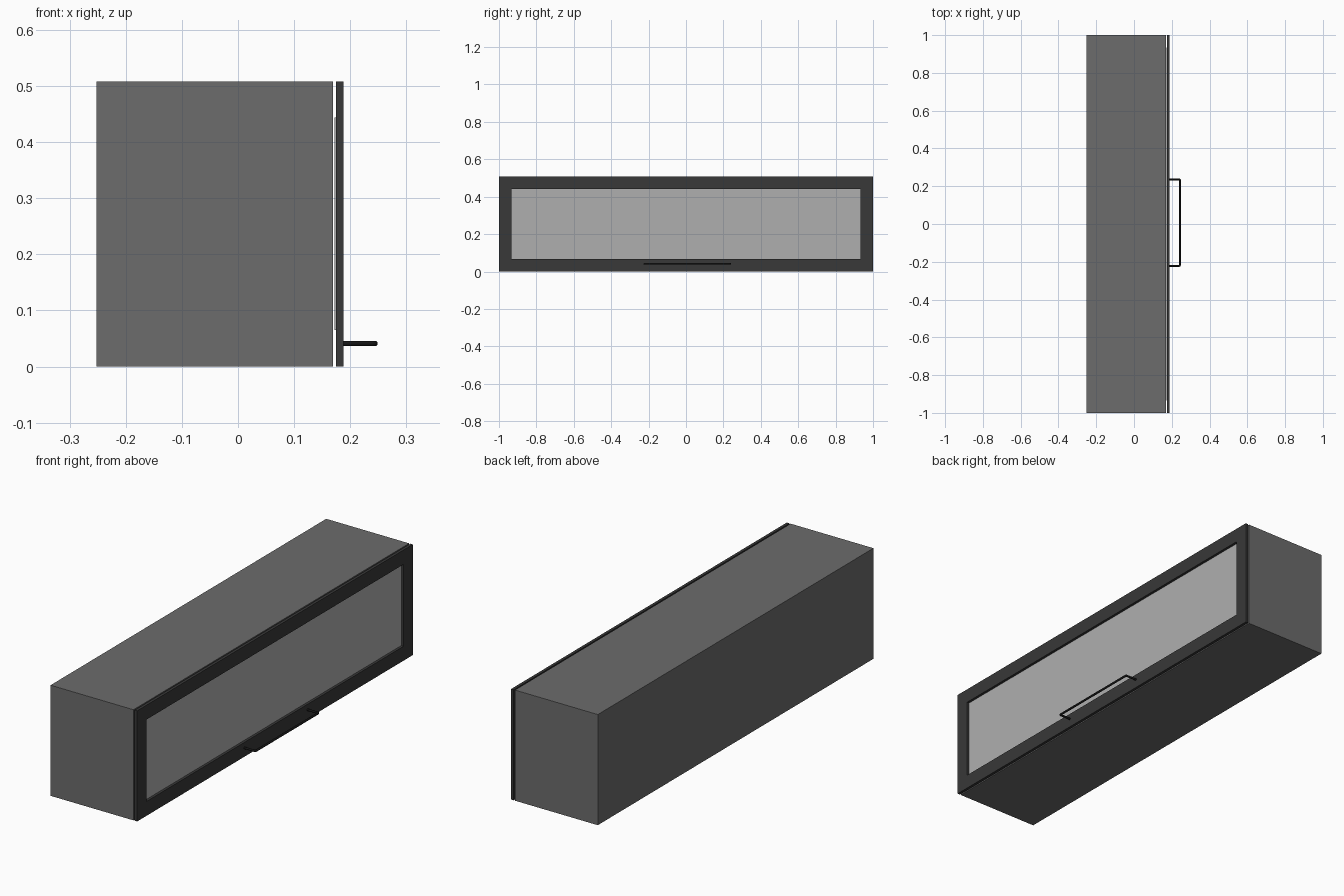
import bpy, bmesh

if "Cube" in bpy.data.objects:
    bpy.data.objects.remove(bpy.data.objects["Cube"])

H = 0.508           # overall height
X0, X1 = -0.252, 0.169  # cabinet back and front
T = 0.016           # board thickness


def material(name, v):
    m = bpy.data.materials.new(name)
    m.diffuse_color = (v, v, v, 1)
    m.use_nodes = True
    m.node_tree.nodes["Principled BSDF"].inputs["Base Color"].default_value = m.diffuse_color
    return m


BODY = material("body_grey", 0.15)
FRAME = material("frame_dark", 0.04)
PANEL = material("panel_light", 0.43)
BAR = material("handle_black", 0.008)


def finish(name, bm, mat):
    bmesh.ops.recalc_face_normals(bm, faces=bm.faces)
    me = bpy.data.meshes.new(name)
    bm.to_mesh(me)
    bm.free()
    me.materials.append(mat)
    ob = bpy.data.objects.new(name, me)
    bpy.context.collection.objects.link(ob)
    return ob


def box(name, lo, hi, mat):
    bm = bmesh.new()
    bmesh.ops.create_cube(bm, size=1)
    for v in bm.verts:
        v.co = [(a + b) / 2 + c * (b - a) for a, b, c in zip(lo, hi, v.co)]
    return finish(name, bm, mat)


# Cabinet: box opened at the front, walls thickened inward
cabinet = box("cabinet_body", (X0, -1, 0), (X1, 1, H), BODY)
bm = bmesh.new()
bm.from_mesh(cabinet.data)
front = [f for f in bm.faces if f.normal.x > 0.9]
bmesh.ops.delete(bm, geom=front, context='FACES_ONLY')
bm.to_mesh(cabinet.data)
bm.free()
walls = cabinet.modifiers.new("walls", 'SOLIDIFY')
walls.thickness = T
walls.offset = -1
walls.use_even_offset = True

# Door frame: mitred ring extruded in depth
bm = bmesh.new()


def loop(y, z0, z1):
    return [bm.verts.new((0.175, a, b))
            for a, b in ((-y, z0), (y, z0), (y, z1), (-y, z1))]


outer, inner = loop(1, 0, H), loop(0.934, 0.066, H - 0.066)
for i in range(4):
    j = (i + 1) % 4
    bm.faces.new((outer[i], outer[j], inner[j], inner[i]))
ext = bmesh.ops.extrude_face_region(bm, geom=bm.faces[:], use_keep_orig=True)
bmesh.ops.translate(bm, vec=(0.013, 0, 0),
                    verts=[g for g in ext["geom"] if isinstance(g, bmesh.types.BMVert)])
finish("door_frame", bm, FRAME)

# Door panel set at the back of the frame
box("door_panel", (0.172, -0.934, 0.065), (0.176, 0.934, 0.444), PANEL)

# Handle: U-shaped round bar with slightly rounded corners
cu = bpy.data.curves.new("door_handle", 'CURVE')
cu.dimensions = '3D'
cu.bevel_depth = 0.005
cu.bevel_resolution = 3
cu.use_fill_caps = True
ya, yb, xe, c = -0.222, 0.236, 0.244, 0.005
path = [(0.186, ya), (xe - c, ya), (xe - c * 0.3, ya + c * 0.3), (xe, ya + c),
        (xe, yb - c), (xe - c * 0.3, yb - c * 0.3), (xe - c, yb), (0.186, yb)]
sp = cu.splines.new('POLY')
sp.points.add(len(path) - 1)
for p, (x, y) in zip(sp.points, path):
    p.co = (x, y, 0.041, 1)
    p.radius = 1
cu.materials.append(BAR)
handle = bpy.data.objects.new("door_handle", cu)
bpy.context.collection.objects.link(handle)
